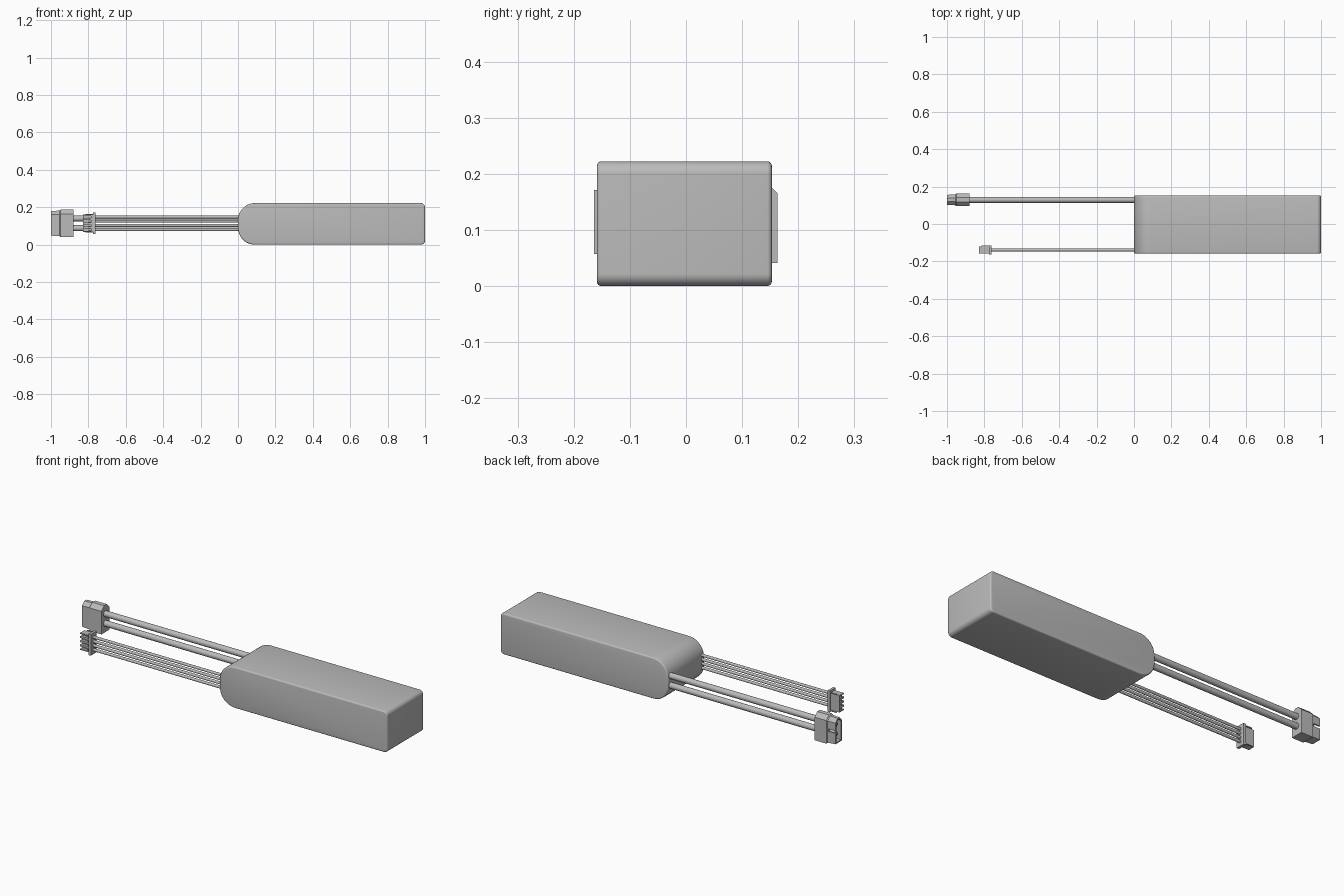
import bpy, bmesh, math
from mathutils import Vector

cube = bpy.data.objects.get("Cube")
if cube:
    bpy.data.objects.remove(cube, do_unlink=True)

grey = bpy.data.materials.new("plain grey")
grey.use_nodes = True
grey.diffuse_color = (0.5, 0.5, 0.5, 1)
grey.node_tree.nodes["Principled BSDF"].inputs["Base Color"].default_value = (0.5, 0.5, 0.5, 1)


def finish(bm, name, smooth=True):
    bmesh.ops.recalc_face_normals(bm, faces=bm.faces)
    mesh = bpy.data.meshes.new(name)
    bm.to_mesh(mesh)
    bm.free()
    mesh.materials.append(grey)
    obj = bpy.data.objects.new(name, mesh)
    bpy.context.collection.objects.link(obj)
    bpy.ops.object.select_all(action="DESELECT")
    obj.select_set(True)
    bpy.context.view_layer.objects.active = obj
    if smooth:
        bpy.ops.object.shade_smooth_by_angle(angle=math.radians(32))
    return obj


def loft(name, rings, smooth=True):
    """Skin a list of matching point rings and cap both ends."""
    bm = bmesh.new()
    loops = [[bm.verts.new(p) for p in ring] for ring in rings]
    n = len(loops[0])
    for a, b in zip(loops, loops[1:]):
        for i in range(n):
            j = (i + 1) % n
            bm.faces.new((a[i], a[j], b[j], b[i]))
    bm.faces.new(loops[0])
    bm.faces.new(loops[-1])
    return finish(bm, name, smooth)


def box(name, x, y, z):
    return loft(name, [[(px, y[0], z[0]), (px, y[1], z[0]), (px, y[1], z[1]), (px, y[0], z[1])] for px in x], False)


def rod(name, x0, x1, y, z, r, sides=20, tip=0):
    def ring(x, rad):
        return [(x, y + rad * math.cos(t), z + rad * math.sin(t))
                for t in (2 * math.pi * i / sides for i in range(sides))]
    rings = [ring(x0, r - tip)] + ([ring(x0 + tip, r)] if tip else []) + [ring(x1, r)]
    return loft(name, rings)


def cut(target, cutter):
    mod = target.modifiers.new("cut", "BOOLEAN")
    mod.operation, mod.solver, mod.object = "DIFFERENCE", "EXACT", cutter
    bpy.context.view_layer.objects.active = target
    bpy.ops.object.modifier_apply(modifier=mod.name)
    bpy.data.objects.remove(cutter, do_unlink=True)


# Battery pack: side outline with a rounded cable end and softened rim
def pack_outline(y, inset):
    height, pts = 0.222, []
    corners = [(0, 0, 0.09, 180), (1, 0, 0.022, 270), (1, height, 0.022, 0), (0, height, 0.09, 90)]
    for x, z, r, start in corners:
        cx = x + (r if x == 0 else -r)
        cz = z + (r if z == 0 else -r)
        for i in range(13):
            t = math.radians(start + 90 * i / 12)
            pts.append((cx + (r - inset) * math.cos(t), y, cz + (r - inset) * math.sin(t)))
    return pts


rim = 0.008
back, front = 0.153, -0.159
steps = [math.radians(a) for a in (0, 22.5, 45, 67.5, 90)]
rings = [pack_outline(front + rim * (1 - math.cos(t)), rim * (1 - math.sin(t))) for t in steps]
rings += [pack_outline(back - rim * (1 - math.cos(t)), rim * (1 - math.sin(t))) for t in reversed(steps)]
loft("battery_pack", rings)

# Power leads and their contact pins
power_y, mid_z = 0.129, 0.114
for name, z in (("upper", mid_z + 0.026), ("lower", mid_z - 0.026)):
    rod(name + "_power_wire", -0.89, 0.02, power_y, z, 0.016, 24)
    rod(name + "_power_pin", -0.985, -0.92, power_y, z, 0.015, 20, 0.004)


# Power plug: hollow housing with two chamfered upper corners
def plug_section(x, inset):
    w, h, c = 0.034 - inset, 0.073 - inset, 0.022 - inset * 0.5
    yz = [(-w, -h), (w, -h), (w, h - c), (w - c, h), (c - w, h), (-w, h - c)]
    return [(x, power_y + a, mid_z + b) for a, b in yz]


plug = loft("power_plug", [plug_section(x, i) for x, i in
            ((-0.88, 0), (-0.95, 0), (-0.955, 0.005), (-1, 0.007), (-1, 0.014), (-0.925, 0.014))], False)
cut(plug, box("slot_cutter", (-1.02, -0.96), (power_y + 0.012, 0.19), (mid_z - 0.007, mid_z + 0.007)))

# Balance leads
balance_y, pitch = -0.139, 0.0225
wire_heights = [mid_z + (i - 1.5) * pitch for i in range(4)]
for i, z in enumerate(wire_heights):
    rod(f"balance_wire_{i + 1}", -0.8, 0.02, balance_y, z, 0.0075, 16)

# Balance plug: slotted block with a flange and side rails
block = box("balance_plug", (-0.83, -0.77), (-0.157, -0.121), (0.068, 0.160))
for z in wire_heights:
    cut(block, box("channel_cutter", (-0.85, -0.785), (-0.18, -0.142), (z - 0.006, z + 0.006)))
    cut(block, box("socket_cutter", (-0.85, -0.80), (-0.138, -0.126), (z - 0.006, z + 0.006)))
box("balance_plug_flange", (-0.776, -0.762), (-0.164, -0.115), (0.057, 0.171))
for name, z in (("upper", 0.160), ("lower", 0.064)):
    box(name + "_balance_rail", (-0.815, -0.77), (-0.121, -0.115), (z, z + 0.004))
